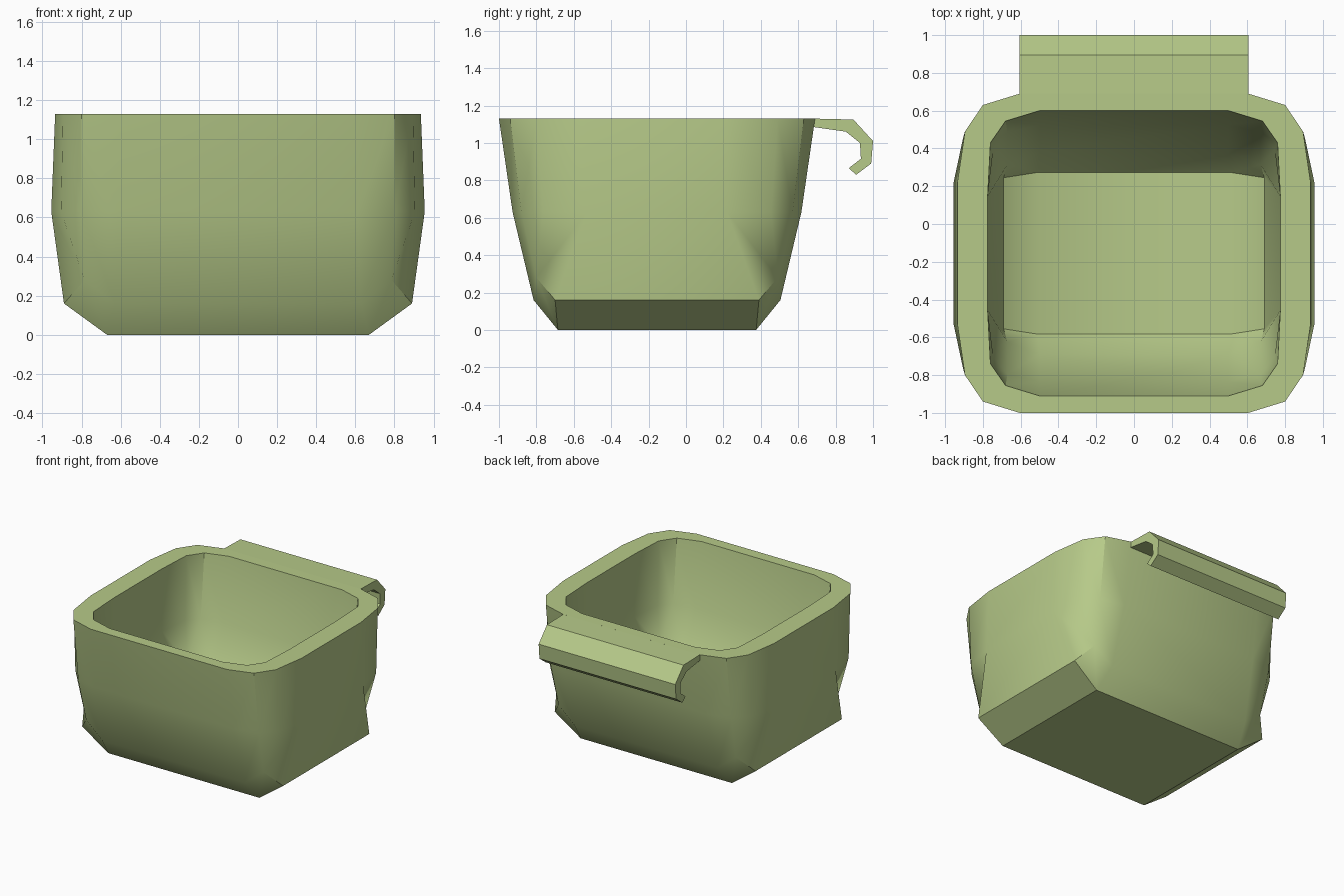
import bpy, bmesh

if "Cube" in bpy.data.objects:
    bpy.data.objects.remove(bpy.data.objects["Cube"])

green = bpy.data.materials.new("soft green")
green.diffuse_color = (0.47, 0.59, 0.25, 1)
green.use_nodes = True
green.node_tree.nodes["Principled BSDF"].inputs["Base Color"].default_value = green.diffuse_color
CY = -0.155  # middle of the basket in y


def shell(bm, top, mid, low, base):
    """Rounded-box skin, mirrored over four corners; returns the corner rim points."""
    quads = {}
    for sx in (1, -1):
        for sy in (1, -1):
            quads[sx, sy] = [[bm.verts.new((sx * x, CY + sy * y, z)) for x, y, z in row]
                             for row in (top, mid, low, base)]
    for t, m, (l0, c, l1), (b,) in quads.values():
        for i in range(3):
            bm.faces.new((t[i], t[i + 1], m[i + 1], m[i]))
        bm.faces.new((m[0], l0, c, m[1]))
        bm.faces.new((m[1], c, m[2]))
        bm.faces.new((m[2], c, l1, m[3]))
        bm.faces.new((b, l1, c, l0))
    # flat walls between the corners
    for p, q, e in (((1, 1), (1, -1), 0), ((-1, 1), (-1, -1), 0),
                    ((1, 1), (-1, 1), -1), ((1, -1), (-1, -1), -1)):
        a, b = [r[e] for r in quads[p]], [r[e] for r in quads[q]]
        for i in range(3):
            bm.faces.new((a[i], b[i], b[i + 1], a[i + 1]))
    bm.faces.new([quads[k][3][0] for k in ((1, 1), (-1, 1), (-1, -1), (1, -1))])
    # rim loop in order
    return (quads[1, 1][0] + quads[-1, 1][0][::-1]
            + quads[-1, -1][0] + quads[1, -1][0][::-1])


def ring(pts, z):
    return [(x, y, z) for x, y in pts]


def finish(bm, name, angle):
    bmesh.ops.recalc_face_normals(bm, faces=bm.faces[:])
    me = bpy.data.meshes.new(name)
    bm.to_mesh(me)
    bm.free()
    me.materials.append(green)
    ob = bpy.data.objects.new(name, me)
    bpy.context.collection.objects.link(ob)
    bpy.ops.object.select_all(action='DESELECT')
    ob.select_set(True)
    bpy.context.view_layer.objects.active = ob
    bpy.ops.object.shade_smooth_by_angle(angle=angle)
    return ob


# basket: outer skin, inner skin and the flat rim joining them
bm = bmesh.new()
outer = shell(bm,
              ring([(.935, .375), (.895, .645), (.8, .785), (.605, .845)], 1.13),
              ring([(.955, .375), (.905, .61), (.8, .725), (.61, .772)], .63),
              [(.89, .545, .16), (.785, .645, .28), (.63, .66, .16)],
              [(.67, .53, 0)])
inner = shell(bm,
              ring([(.775, .30), (.76, .585), (.68, .70), (.5, .755)], 1.13),
              ring([(.775, .30), (.745, .55), (.67, .64), (.5, .68)], .63),
              [(.69, .40, .26), (.67, .47, .35), (.5, .535, .26)],
              [(.51, .428, .14)])
n = len(outer)
for i in range(n):
    j = (i + 1) % n
    bm.faces.new((outer[i], outer[j], inner[j], inner[i]))
finish(bm, "basket", 0.6)

# hanging hook: a curled profile across the back
profile = [(.685, 1.13), (.895, 1.125), (1.0, 1.01), (.99, .89), (.91, .83),
           (.87, .865), (.935, .915), (.93, 1.0), (.855, 1.06), (.68, 1.085)]
bm = bmesh.new()
ends = [[bm.verts.new((x, y, z)) for y, z in profile] for x in (-.605, .605)]
for e in ends:
    bm.faces.new(e)
for i in range(len(profile)):
    j = (i + 1) % len(profile)
    bm.faces.new((ends[0][i], ends[0][j], ends[1][j], ends[1][i]))
finish(bm, "hanging_hook", 0.3)
